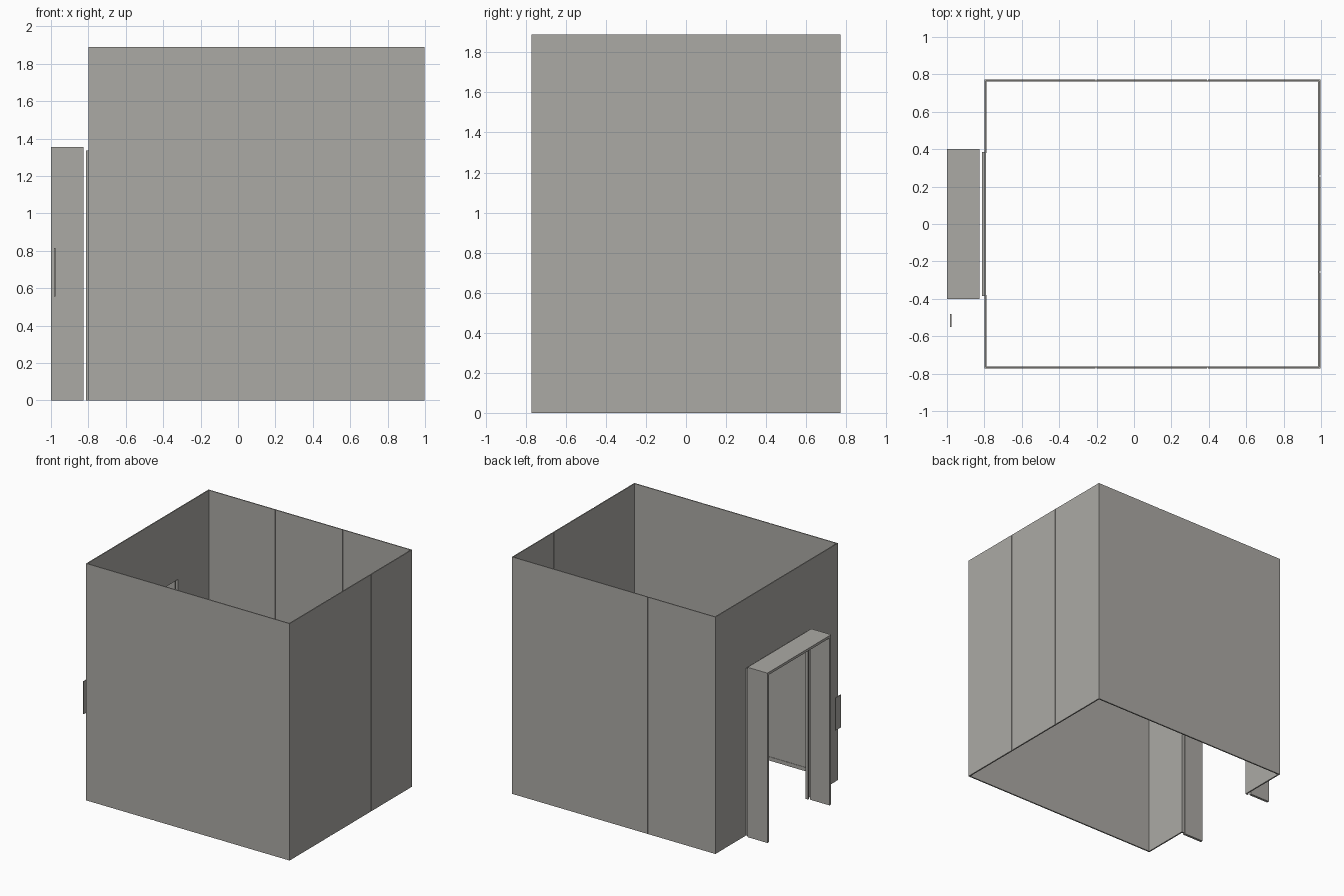
import bpy

if "Cube" in bpy.data.objects:
    bpy.data.objects.remove(bpy.data.objects["Cube"])

steel = bpy.data.materials.new("brushed_grey_steel")
steel.diffuse_color = (0.41, 0.40, 0.375, 1)
steel.use_nodes = True
steel.node_tree.nodes["Principled BSDF"].inputs["Base Color"].default_value = steel.diffuse_color


def box(name, x, y, z):
    """Axis-aligned box given (min, max) on each axis."""
    bpy.ops.mesh.primitive_cube_add(size=1, location=[(a + b) / 2 for a, b in (x, y, z)])
    ob = bpy.context.object
    ob.name = name
    ob.scale = [b - a for a, b in (x, y, z)]
    bpy.ops.object.transform_apply(location=False, rotation=False, scale=True)
    ob.data.materials.append(steel)
    return ob


H = 1.89           # cabin height
L, R = -0.80, 0.996  # cabin ends in x
W = 0.772          # cabin half width in y
T = 0.008          # wall thickness
GAP = 0.006        # groove between wall panels
DOOR, DOOR_H = 0.38, 1.33


def panel_wall(name, start, end, place):
    """Three panels in a row, with a recessed strip behind each groove."""
    step = (end - start) / 3
    for i in range(3):
        a, b = start + i * step, start + (i + 1) * step
        place(f"{name}_panel_{i + 1}",
              (a + (GAP / 2 if i else 0), b - (GAP / 2 if i < 2 else 0)), 0)
        if i < 2:
            place(f"{name}_joint_{i + 1}", (b - GAP / 2, b + GAP / 2), 0.003)


# Cabin front and back walls
for name, s in (("front_wall", -1), ("back_wall", 1)):
    panel_wall(name, L, R - T, lambda n, span, d, s=s: box(
        n, span, sorted((s * (W - d), s * (W - T + d))), (0, H)))
    # Low skirting strip inside
    box(name + "_skirting", (L + T, R - T),
        sorted((s * (W - T), s * (W - T - 0.003))), (0, 0.03))

# Cabin right wall
panel_wall("right_wall", -W, W, lambda n, span, d: box(
    n, (R - T + d, R - d), span, (0, H)))
box("right_wall_skirting", (R - T - 0.003, R - T), (-W + T, W - T), (0, 0.03))

# Cabin left wall around the doorway
for name, s in (("front", -1), ("back", 1)):
    side = sorted((s * DOOR, s * (W - T)))
    box(f"door_wall_{name}", (L, L + T), side, (0, H))
    box(f"door_wall_skirting_{name}", (L + T, L + T + 0.003), side, (0, 0.03))
    # Slim frame around the cabin doorway
    box(f"cabin_door_jamb_{name}", (-0.814, L + T),
        sorted((s * (DOOR - 0.004), s * (DOOR + 0.006))), (0, DOOR_H + 0.006))
    # Deep landing portal jambs
    box(f"portal_jamb_{name}", (-1.0, -0.825), sorted((s * 0.382, s * 0.402)), (0, 1.355))
box("door_wall_top", (L, L + T), (-DOOR, DOOR), (DOOR_H, H))
box("cabin_door_header", (-0.814, L + T), (-DOOR, DOOR), (DOOR_H - 0.004, DOOR_H + 0.006))
box("portal_header", (-1.0, -0.825), (-0.382, 0.382), (1.335, 1.355))

# Call plate beside the portal
box("call_plate", (-0.984, -0.977), (-0.55, -0.48), (0.555, 0.815))
